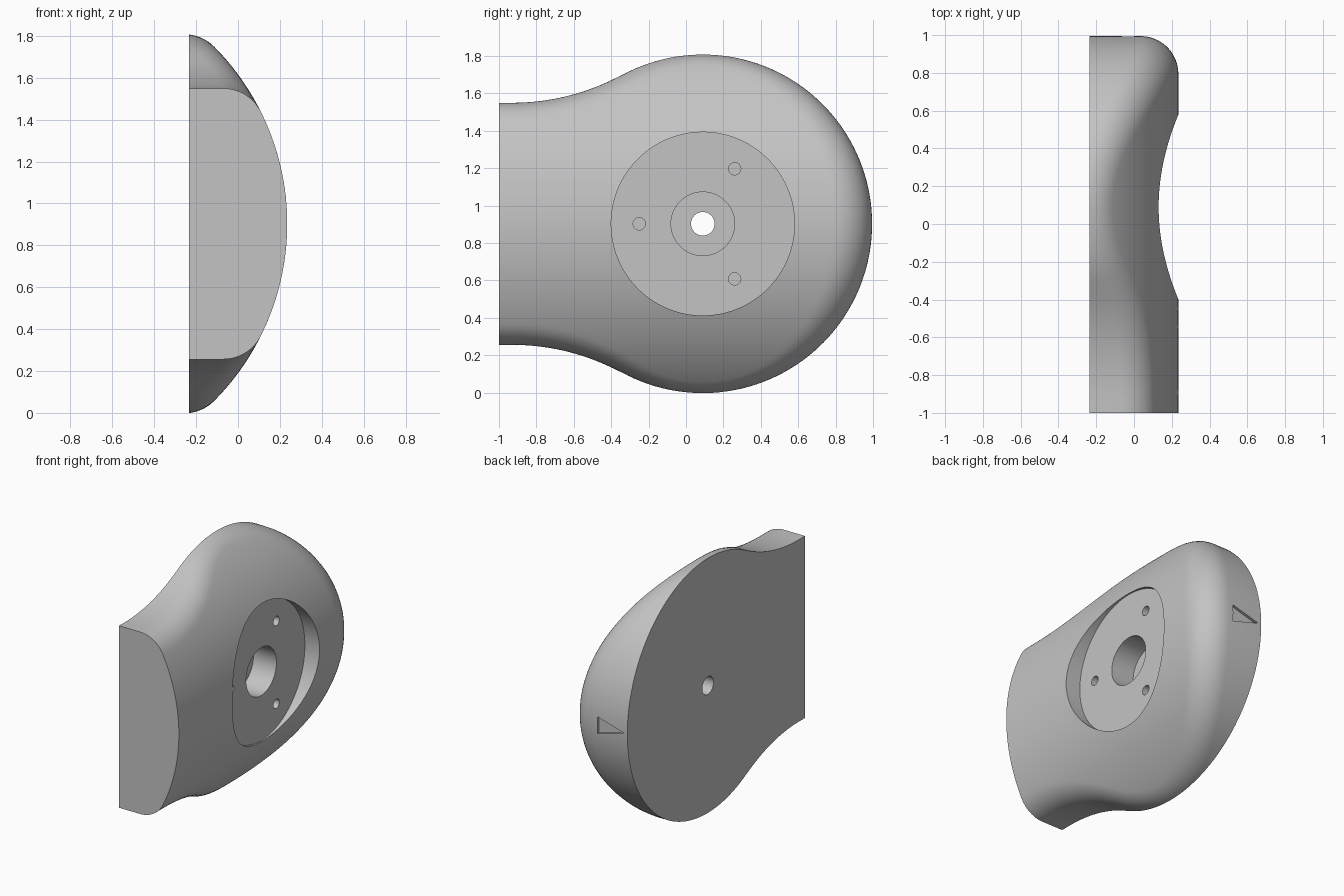
import bpy, bmesh
from math import sin, cos, atan2, sqrt, radians, pi
from mathutils import Vector

cube = bpy.data.objects.get("Cube")
if cube:
    bpy.data.objects.remove(cube, do_unlink=True)

BACK, FLOOR, BORE = -0.235, 0.12, -0.06   # x of back plate, recess floor, counterbore floor
CY, CZ = 0.09, 0.903                      # centre of the round head
HEAD, NECK, BLEND = 0.905, 0.647, 1.226   # outline radii
DOME, FILLET = 1.2, 0.2
TURN = radians(28.6)

grey = bpy.data.materials.new("plain grey")
grey.use_nodes = True
color = (0.55, 0.55, 0.55, 1)
grey.diffuse_color = color
grey.node_tree.nodes["Principled BSDF"].inputs["Base Color"].default_value = color


def dome_x(dz, radius=DOME):
    return 0.235 - DOME + sqrt(radius ** 2 - dz ** 2)


def outline():
    """Half outline as (y, dz, normal angle), then mirrored to a closed loop."""
    half = []
    for i in range(49):
        a = (pi / 2 + TURN) * i / 48
        half.append((CY + HEAD * cos(a), HEAD * sin(a), a))
    for i in range(1, 21):
        a = pi / 2 + TURN * (1 - i / 20)
        half.append((-0.93 - BLEND * cos(a), NECK + BLEND - BLEND * sin(a), a))
    for i in range(25):
        a = pi / 2 + pi / 2 * i / 24
        half.append((-1 + NECK * cos(a), NECK * sin(a), a))
    return half + [(y, -z, -a) for y, z, a in half[-2:0:-1]]


def make_rings():
    """Closed loops from the back edge, over the fillet and dome, into the recess."""
    columns = []
    for y, dz, a in outline():
        normal = Vector((0, cos(a), sin(a)))
        cy, cz = y - FILLET * cos(a), dz - FILLET * sin(a)
        ball = Vector((dome_x(cz, DOME - FILLET), cy, cz))
        up = Vector((ball.x - 0.235 + DOME, 0, cz)).normalized()
        col = [Vector((BACK, y, dz))]
        for k in range(13):
            p = ball + normal.slerp(up, k / 12) * FILLET
            p.x = max(p.x, BACK)
            col.append(p)
        t = atan2(dz, y - CY)
        start, rim = col[-1].copy(), Vector((0, CY + 0.49 * cos(t), 0.49 * sin(t)))
        for k in range(1, 13):
            p = start.lerp(rim, k / 12)
            p.x = dome_x(p.z)
            col.append(p)
        for x, r in ((FLOOR, 0.49), (FLOOR, 0.17), (BORE, 0.17), (BORE, 0.063), (BACK, 0.063)):
            col.append(Vector((x, CY + r * cos(t), r * sin(t))))
        columns.append(col)
    return columns


def finish(bm, name):
    bmesh.ops.recalc_face_normals(bm, faces=bm.faces)
    mesh = bpy.data.meshes.new(name)
    bm.to_mesh(mesh)
    bm.free()
    mesh.materials.append(grey)
    obj = bpy.data.objects.new(name, mesh)
    bpy.context.collection.objects.link(obj)
    return obj


# Housing: one closed loft, trimmed flat at the neck
bm = bmesh.new()
grid = [[bm.verts.new(p + Vector((0, 0, CZ))) for p in col] for col in make_rings()]
for i, col in enumerate(grid):
    nxt = grid[(i + 1) % len(grid)]
    for k in range(len(col)):
        m = (k + 1) % len(col)
        bm.faces.new((col[k], nxt[k], nxt[m], col[m]))
bmesh.ops.remove_doubles(bm, verts=bm.verts, dist=0.0015)
cut = bmesh.ops.bisect_plane(bm, geom=bm.verts[:] + bm.edges[:] + bm.faces[:], dist=1e-5,
                             plane_co=(0, -1, 0), plane_no=(0, -1, 0), clear_outer=True)
bmesh.ops.holes_fill(bm, edges=[e for e in bm.edges if e.is_boundary], sides=0)
housing = finish(bm, "housing")


def subtract(cutter):
    cutter.hide_render = True
    mod = housing.modifiers.new("cut", 'BOOLEAN')
    mod.operation, mod.solver, mod.object = 'DIFFERENCE', 'EXACT', cutter
    bpy.ops.object.select_all(action='DESELECT')
    housing.select_set(True)
    bpy.context.view_layer.objects.active = housing
    bpy.ops.object.modifier_apply(modifier=mod.name)
    bpy.data.objects.remove(cutter, do_unlink=True)


def prism(name, points, direction):
    bm = bmesh.new()
    face = bm.faces.new([bm.verts.new(p) for p in points])
    new = bmesh.ops.extrude_face_region(bm, geom=[face])["geom"]
    bmesh.ops.translate(bm, vec=direction, verts=[v for v in new if isinstance(v, bmesh.types.BMVert)])
    return finish(bm, name)


# Three screw holes in the recess floor
for angle in (60, 180, 300):
    y, z = CY + 0.34 * cos(radians(angle)), CZ + 0.34 * sin(radians(angle))
    ring = [(-0.06, y + 0.033 * cos(t * pi / 16), z + 0.033 * sin(t * pi / 16)) for t in range(32)]
    subtract(prism("screw_hole_cutter", ring, (0.3, 0, 0)))

# Triangular pointer notch on the round end
tri = [(-0.21, 0.975, CZ), (0, 0.975, CZ + 0.06), (0, 0.975, CZ - 0.06)]
subtract(prism("notch_cutter", tri, (0, 0.1, 0)))

bpy.ops.object.shade_smooth_by_angle(angle=radians(30))
